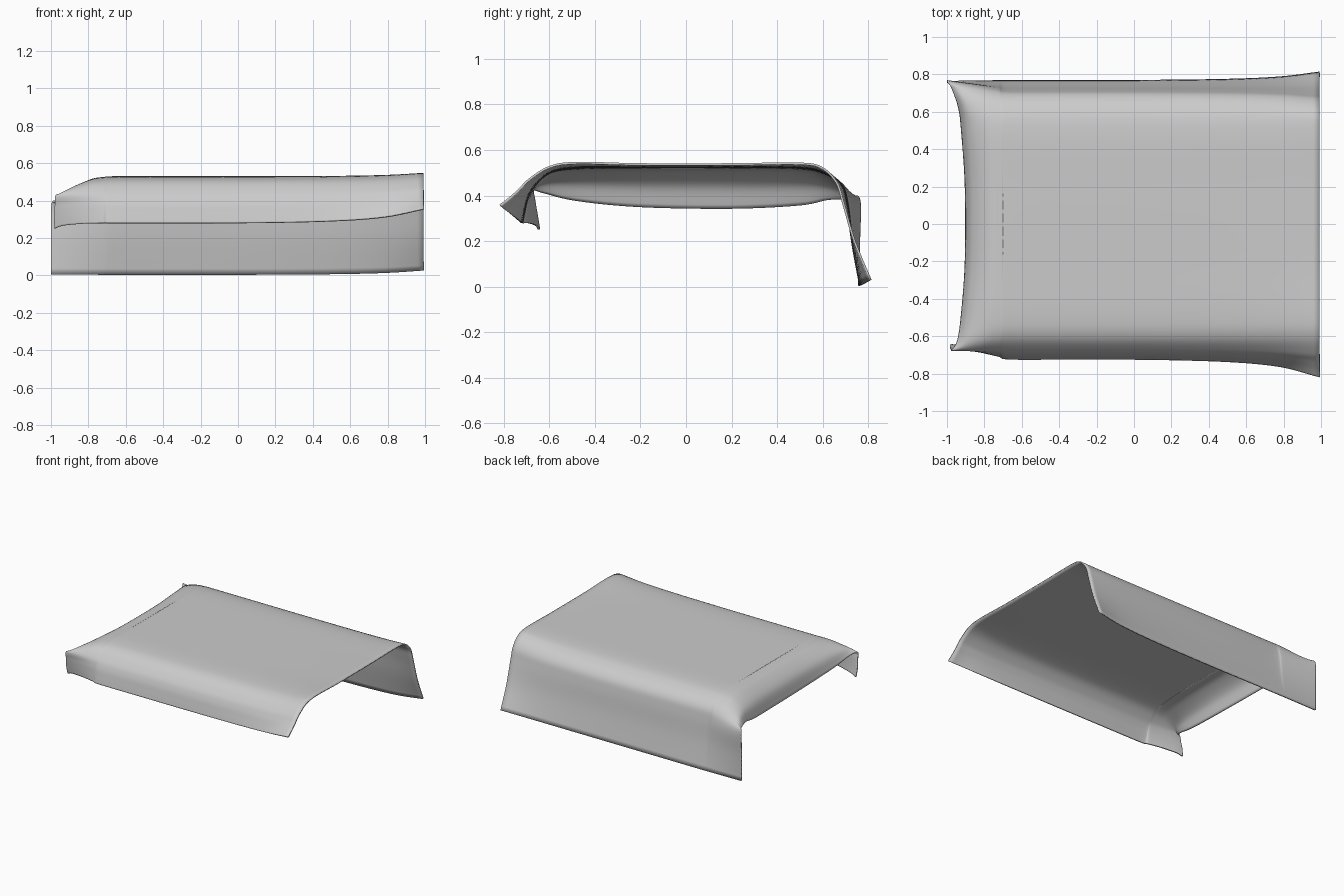
import bpy
from mathutils import Vector

if "Cube" in bpy.data.objects:
    bpy.data.objects.remove(bpy.data.objects["Cube"])

# Cross-sections (y, z) from front hem over the top to back hem
MID = [(-.725, .28), (-.715, .33), (-.70, .39), (-.67, .445), (-.60, .505), (-.48, .527), (-.2, .53),
       (.2, .53), (.5, .527), (.62, .50), (.69, .445), (.715, .36), (.735, .2), (.77, .005)]
RIGHT = [(-.82, .36), (-.78, .39), (-.735, .43), (-.69, .475), (-.60, .53), (-.48, .548), (-.2, .542),
         (.2, .542), (.5, .545), (.60, .525), (.665, .46), (.695, .37), (.745, .2), (.815, .03)]
# Left hem (x, y, z): pinched out at both corners
HEM = [(-.98, -.65, .25), (-.985, -.66, .31), (-.98, -.67, .37), (-.975, -.675, .43), (-.945, -.62, .415),
       (-.925, -.48, .38), (-.905, -.2, .352), (-.905, .2, .345), (-.925, .5, .36), (-.94, .62, .385),
       (-.97, .71, .39), (-.995, .765, .385), (-1, .765, .2), (-1, .765, .005)]


def mix(a, b, t):
    return a + (b - a) * t


def spline(pts, n=6):
    """Smooth curve through all the points."""
    p = [2 * pts[0] - pts[1]] + pts + [2 * pts[-1] - pts[-2]]
    out = []
    for i in range(1, len(p) - 2):
        a, b, c, d = p[i - 1:i + 3]
        for k in range(n):
            t = k / n
            out.append(.5 * (2 * b + (c - a) * t + (2 * a - 5 * b + 4 * c - d) * t * t
                             + (3 * b - a - 3 * c + d) * t ** 3))
    return out + [pts[-1]]


# Sections from left to right: rounded left overhang, flat middle, flared right end
columns = []
for a, b in [(1, 1), (.85, .45), (.5, .1), (.2, .015)]:
    columns.append([Vector((mix(-.66, h[0], a), mix(m[0], h[1], a), mix(m[1], h[2], b)))
                    for m, h in zip(MID, HEM)])
for x, r in [(-.66, 0), (-.3, 0), (.1, .02), (.5, .14), (.78, .42), (.992, 1)]:
    columns.append([Vector((x, mix(m[0], q[0], r), mix(m[1], q[1], r))) for m, q in zip(MID, RIGHT)])

# Interpolate across both directions
columns = [spline(c) for c in columns]
rows = [spline(list(r)) for r in zip(*columns)]
nv, nu = len(rows), len(rows[0])
verts = [p for row in rows for p in row]
faces = [(v * nu + u, v * nu + u + 1, (v + 1) * nu + u + 1, (v + 1) * nu + u)
         for v in range(nv - 1) for u in range(nu - 1)]

# Draped cloth with a thin hem thickness
mesh = bpy.data.meshes.new("draped_cloth")
mesh.from_pydata(verts, [], faces)
mesh.update()
cloth = bpy.data.objects.new("draped_cloth", mesh)
bpy.context.collection.objects.link(cloth)
mesh.shade_smooth()
solid = cloth.modifiers.new("thickness", 'SOLIDIFY')
solid.thickness = .01
solid.offset = -1
